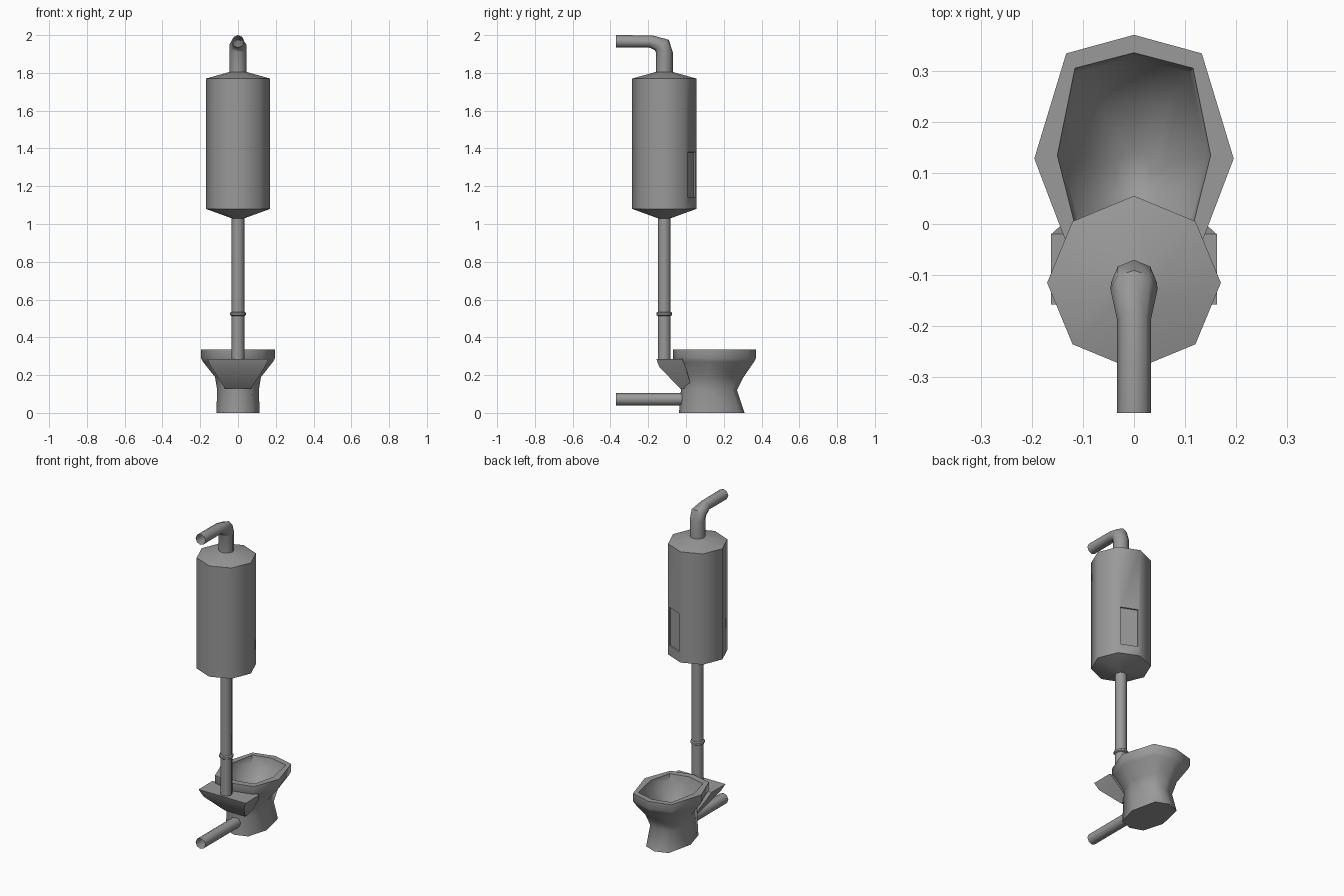
import bpy, bmesh, math
from mathutils import Vector

if "Cube" in bpy.data.objects:
    bpy.data.objects.remove(bpy.data.objects["Cube"], do_unlink=True)

grey = bpy.data.materials.new("plain_grey")
grey.use_nodes = True
COLOUR = (0.32, 0.32, 0.32, 1)
grey.diffuse_color = COLOUR
grey.node_tree.nodes["Principled BSDF"].inputs["Base Color"].default_value = COLOUR

AXIS_Y = -0.115   # shared axis of cistern and pipes
FRONT = -0.37     # open pipe ends


def loft(name, rings, cap_start=False, cap_end=False, angle=50, edit=None):
    """Skin a list of equal-sized vertex rings."""
    bm = bmesh.new()
    loops = [[bm.verts.new(p) for p in ring] for ring in rings]
    n = len(loops[0])
    for a, b in zip(loops, loops[1:]):
        for i in range(n):
            j = (i + 1) % n
            bm.faces.new((a[i], a[j], b[j], b[i]))
    if cap_start:
        bm.faces.new(loops[0][::-1])
    if cap_end:
        bm.faces.new(loops[-1])
    bmesh.ops.recalc_face_normals(bm, faces=bm.faces[:])
    if edit:
        edit(bm)
    mesh = bpy.data.meshes.new(name)
    bm.to_mesh(mesh)
    bm.free()
    obj = bpy.data.objects.new(name, mesh)
    bpy.context.collection.objects.link(obj)
    mesh.materials.append(grey)
    bpy.ops.object.select_all(action='DESELECT')
    obj.select_set(True)
    bpy.context.view_layer.objects.active = obj
    bpy.ops.object.shade_smooth_by_angle(angle=math.radians(angle))
    return obj


def round_ring(y, z, radius, tilt=0):
    """Octagon whose plane is tilted about the x axis."""
    t = math.radians(tilt)
    across = Vector((0, math.cos(t), math.sin(t)))
    return [Vector((0, y, z)) + radius * (math.cos(k * math.pi / 4) * across
            + math.sin(k * math.pi / 4) * Vector((1, 0, 0))) for k in range(8)]


def bowl_ring(z, half, front, back, corner=0.68):
    """Egg-shaped octagon, symmetric in x."""
    mid = front + 0.45 * (back - front)
    shape = [(0, 1), (corner, 0.85), (1, 0), (corner, -0.83),
             (0, -1), (-corner, -0.83), (-1, 0), (-corner, 0.85)]
    return [Vector((half * u, mid + v * ((back - mid) if v > 0 else (mid - front)), z))
            for u, v in shape]


def box_ring(z, half, front, back):
    return [Vector((x, y, z)) for x, y in
            ((-half, front), (half, front), (half, back), (-half, back))]


def recess_panel(bm):
    """Sink a small rectangular panel into one rear side of the cistern."""
    aim = Vector((math.sin(math.pi / 8), math.cos(math.pi / 8), 0))
    face = max(bm.faces, key=lambda f: f.normal.dot(aim))
    bmesh.ops.inset_individual(bm, faces=[face], thickness=0.02)
    for v in face.verts:
        v.co.z = 1.38 if v.co.z > 1.4 else 1.14
    bmesh.ops.inset_individual(bm, faces=[face], thickness=0.001, depth=-0.008)


# Cistern: eight-sided tank with shallow cone ends
loft("cistern", [round_ring(AXIS_Y, z, r) for z, r in
     ((1.03, 0.033), (1.08, 0.17), (1.77, 0.17), (1.805, 0.045))],
     True, True, edit=recess_panel)

# Inlet pipe: rises from the tank and bends to the front
loft("inlet_pipe", [round_ring(*s) for s in (
     (AXIS_Y, 1.79, 0.045), (AXIS_Y, 1.91, 0.045), (-0.128, 1.948, 0.046, 36),
     (-0.188, 1.967, 0.033, 72), (FRONT, 1.967, 0.033, 90))])

# Flush pipe with its joint collar
loft("flush_pipe", [round_ring(AXIS_Y, z, 0.034) for z in (0.27, 1.04)])
loft("pipe_collar", [round_ring(AXIS_Y, z, r) for z, r in
     ((0.513, 0.034), (0.518, 0.042), (0.53, 0.042), (0.535, 0.034))])

# Waste pipe
loft("waste_pipe", [round_ring(y, 0.072, 0.033, 90) for y in (FRONT, 0.0)])

# Bowl: outside from floor to rim, then down the inside
loft("bowl", [bowl_ring(*s) for s in (
     (0, 0.115, -0.037, 0.31), (0.12, 0.11, -0.027, 0.27),
     (0.19, 0.122, -0.035, 0.305), (0.27, 0.185, -0.06, 0.36),
     (0.29, 0.195, -0.07, 0.37), (0.335, 0.195, -0.07, 0.37),
     (0.335, 0.15, -0.03, 0.335, 0.77), (0.285, 0.142, -0.02, 0.325, 0.77),
     (0.19, 0.085, 0.02, 0.24, 0.75), (0.14, 0.035, 0.06, 0.14, 0.7))],
     True, True, angle=60)

# Ledge under the flush pipe, tapering into the bowl
loft("pipe_ledge", [box_ring(*s) for s in (
     (0.13, 0.07, -0.03, 0.03), (0.24, 0.14, -0.14, 0.0),
     (0.285, 0.162, -0.157, -0.02))], True, True, angle=30)
